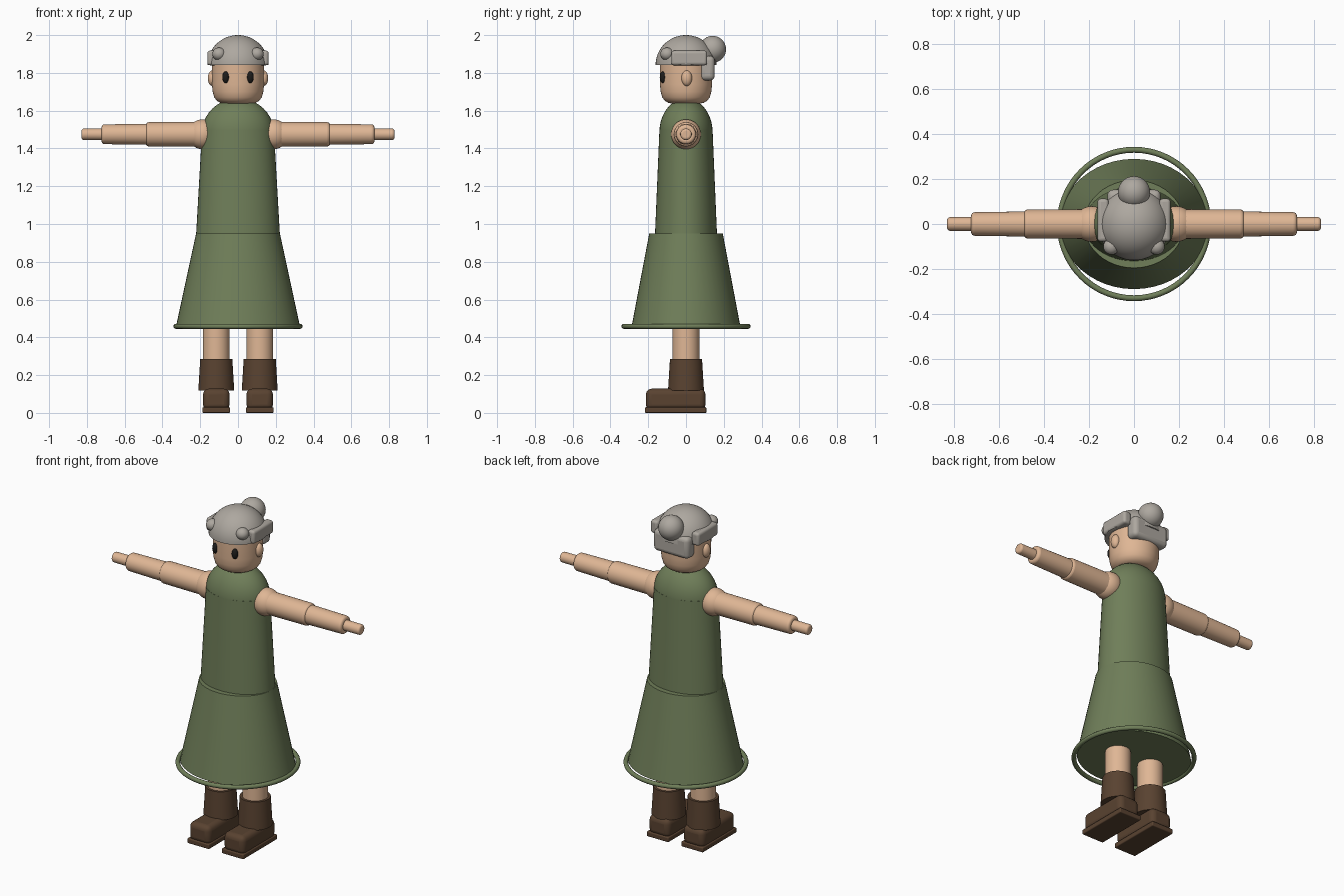
import bpy, math

if "Cube" in bpy.data.objects:
    bpy.data.objects.remove(bpy.data.objects["Cube"])

def mat(name, rgb):
    m = bpy.data.materials.new(name)
    m.diffuse_color = (*rgb, 1)
    m.use_nodes = True
    m.node_tree.nodes["Principled BSDF"].inputs["Base Color"].default_value = m.diffuse_color
    return m

SKIN = mat("skin", (0.74, 0.47, 0.30))
GREEN = mat("green_cloth", (0.16, 0.21, 0.10))
BROWN = mat("brown_leather", (0.10, 0.055, 0.03))
HAIR = mat("grey_hair", (0.42, 0.39, 0.35))
DARK = mat("eye_dark", (0.012, 0.011, 0.01))

def finish(name, m, bevel=0, segs=4, angle=35):
    o = bpy.context.object
    o.name = name
    o.data.materials.append(m)
    bpy.ops.object.transform_apply(location=False, rotation=True, scale=True)
    if bevel:
        b = o.modifiers.new("bevel", 'BEVEL')
        b.width, b.segments, b.limit_method = bevel, segs, 'ANGLE'
        b.angle_limit = math.radians(40)
    bpy.ops.object.shade_smooth_by_angle(angle=math.radians(angle))
    return o

def cone(name, m, loc, r1, r2, depth, rot=(0, 0, 0), ysc=1, bevel=0):
    bpy.ops.mesh.primitive_cone_add(vertices=48, radius1=r1, radius2=r2, depth=depth,
                                    location=loc, rotation=rot)
    bpy.context.object.scale = (1, ysc, 1)
    return finish(name, m, bevel)

def ball(name, m, loc, size):
    bpy.ops.mesh.primitive_uv_sphere_add(segments=40, ring_count=20, radius=1, location=loc)
    bpy.context.object.scale = size
    return finish(name, m)

def box(name, m, lo, hi, bevel, rot=0):
    loc = [(a + b) / 2 for a, b in zip(lo, hi)]
    bpy.ops.mesh.primitive_cube_add(size=1, location=loc, rotation=(0, 0, rot))
    bpy.context.object.scale = [b - a for a, b in zip(lo, hi)]
    return finish(name, m, bevel)

def lathe(name, m, profile, n=48):
    verts = [(r * math.cos(2 * math.pi * i / n), r * math.sin(2 * math.pi * i / n), z)
             for r, z in profile for i in range(n)]
    faces = [(k * n + i, k * n + (i + 1) % n, (k + 1) * n + (i + 1) % n, (k + 1) * n + i)
             for k in range(len(profile) - 1) for i in range(n)]
    last = (len(profile) - 1) * n
    faces += [tuple(range(n - 1, -1, -1)), tuple(range(last, last + n))]
    me = bpy.data.meshes.new(name)
    me.from_pydata(verts, [], faces)
    o = bpy.data.objects.new(name, me)
    bpy.context.collection.objects.link(o)
    bpy.ops.object.select_all(action='DESELECT')
    o.select_set(True)
    bpy.context.view_layer.objects.active = o
    return finish(name, m)

# dress: bodice, rounded shoulders, flared skirt and circular hem ring
cone("bodice", GREEN, (0, 0, 1.22), 0.222, 0.19, 0.56, ysc=0.74)
ball("shoulders", GREEN, (0, 0, 1.485), (0.19, 0.141, 0.18))
cone("skirt", GREEN, (0, 0, 0.702), 0.329, 0.222, 0.495, ysc=0.877)
bpy.ops.mesh.primitive_torus_add(major_segments=64, minor_segments=12, major_radius=0.329,
                                 minor_radius=0.013, location=(0, 0, 0.458))
finish("hem_ring", GREEN)

# head with rounded chin
lathe("head", SKIN, [(0.07, 1.637), (0.095, 1.642), (0.113, 1.653), (0.126, 1.671),
                     (0.134, 1.70), (0.138, 1.74), (0.138, 1.86)])

# hair: dome cap, nape and bun
r = 0.161
lathe("hair_cap", HAIR, [(r * math.cos(a), 1.842 + 0.158 * math.sin(a))
                         for a in [math.pi / 2 * i / 16 for i in range(16)] + [1.565]])
box("hair_nape", HAIR, (-0.118, 0.075, 1.76), (0.118, 0.152, 1.89), 0.025)
ball("hair_bun", HAIR, (0, 0.141, 1.925), (0.071, 0.071, 0.071))

for s, side in ((-1, "left"), (1, "right")):
    # face and side hair
    ball(f"{side}_eye", DARK, (s * 0.065, -0.122, 1.777), (0.018, 0.017, 0.031))
    ball(f"{side}_ear", SKIN, (s * 0.136, 0.004, 1.772), (0.024, 0.028, 0.041))
    ball(f"{side}_front_curl", HAIR, (s * 0.1, -0.1, 1.9), (0.036, 0.036, 0.034))
    box(f"{side}_side_hair", HAIR, (s * 0.137 - 0.025, -0.078, 1.84),
        (s * 0.137 + 0.025, 0.112, 1.918), 0.015)

    # arm, from shoulder to hand
    rot = (0, s * math.pi / 2, 0)
    def limb(name, x0, x1, r1, r2, bev):
        cone(f"{side}_{name}", SKIN, (s * (x0 + x1) / 2, 0, 1.475), r1, r2, x1 - x0, rot, 1, bev)
    ball(f"{side}_shoulder", SKIN, (s * 0.187, 0, 1.475), (0.08, 0.079, 0.079))
    limb("upper_arm", 0.15, 0.487, 0.066, 0.064, 0.015)
    limb("forearm", 0.45, 0.722, 0.056, 0.052, 0.015)
    limb("hand", 0.68, 0.828, 0.031, 0.03, 0.012)

    # leg and boot
    x = s * 0.115
    cone(f"{side}_leg", SKIN, (x, 0, 0.33), 0.071, 0.071, 0.27, bevel=0.02)
    cone(f"{side}_boot_shaft", BROWN, (x, 0, 0.202), 0.095, 0.085, 0.166)
    box(f"{side}_boot_foot", BROWN, (x - 0.07, -0.212, 0.015), (x + 0.07, 0.103, 0.128), 0.03)
    box(f"{side}_boot_sole", BROWN, (x - 0.073, -0.217, 0), (x + 0.073, 0.108, 0.03), 0.006)
